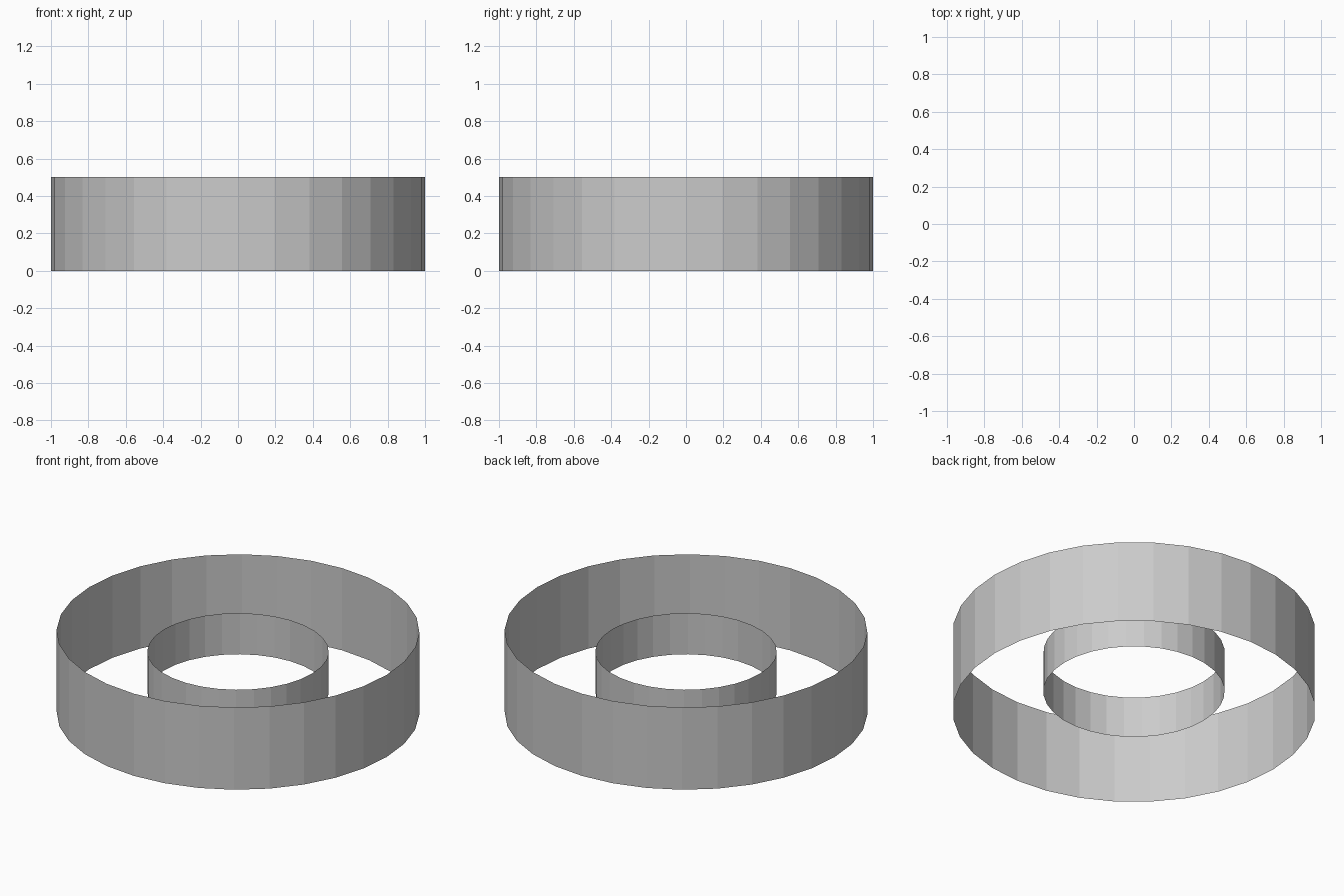
import bpy

if "Cube" in bpy.data.objects:
    bpy.data.objects.remove(bpy.data.objects["Cube"])

SIDES = 32


def open_band(name, radius, height, z_centre):
    """Thin open-ended cylinder wall with flat facets."""
    bpy.ops.mesh.primitive_cylinder_add(
        vertices=SIDES, radius=radius, depth=height,
        end_fill_type='NOTHING', location=(0, 0, z_centre))
    band = bpy.context.object
    band.name = name
    return band


# Large outer wall standing on the ground
open_band("outer_ring", 1.0, 0.5, 0.25)

# Half-size inner wall, floating at mid height
open_band("inner_ring", 0.5, 0.25, 0.25)
